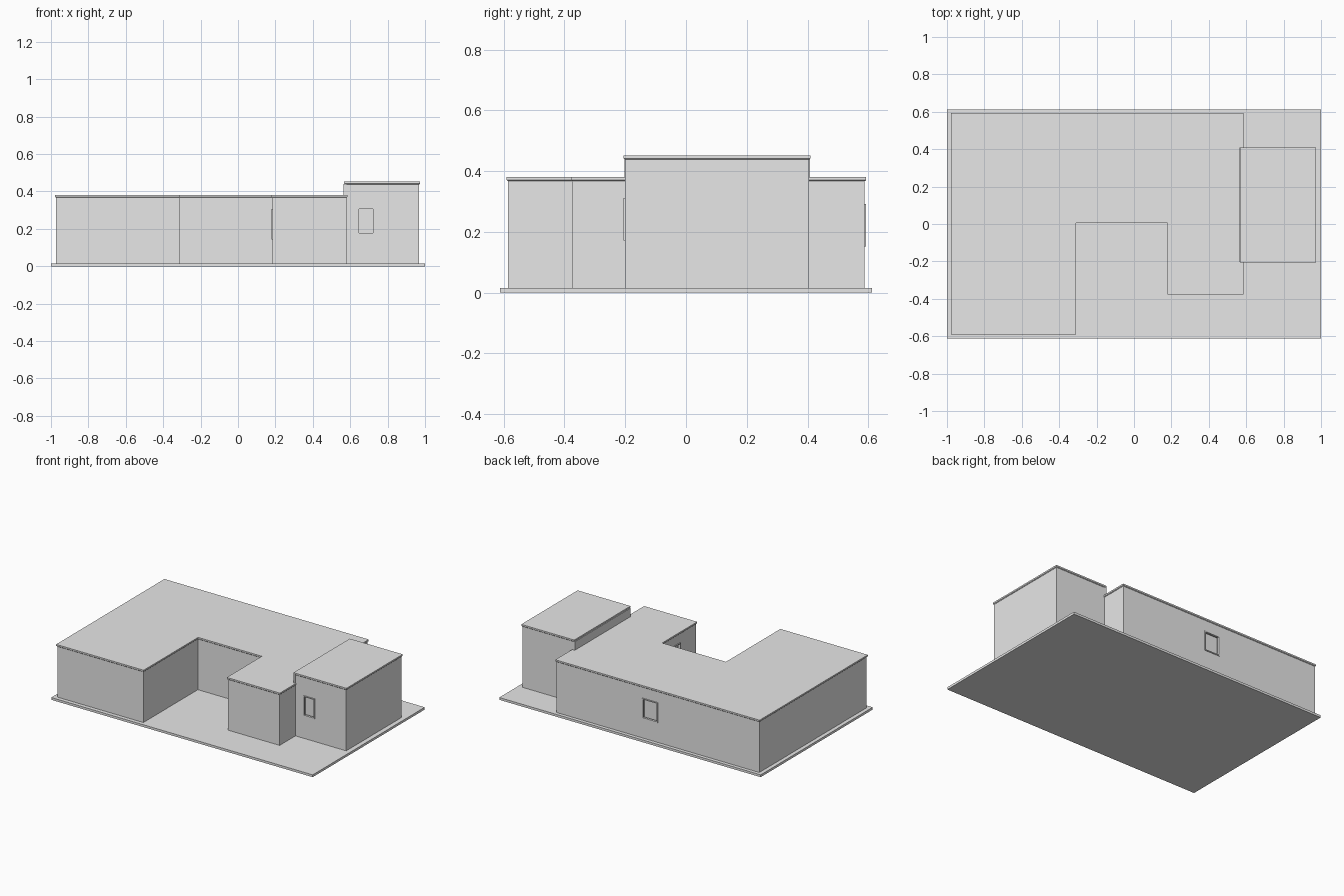
import bpy, bmesh
from mathutils import Vector

if "Cube" in bpy.data.objects:
    bpy.data.objects.remove(bpy.data.objects["Cube"])

grey = bpy.data.materials.new("plain_grey")
grey.diffuse_color = (0.8, 0.8, 0.8, 1)
grey.use_nodes = True
grey.node_tree.nodes["Principled BSDF"].inputs["Base Color"].default_value = grey.diffuse_color


def finish(name, bm):
    bmesh.ops.recalc_face_normals(bm, faces=bm.faces)
    me = bpy.data.meshes.new(name)
    bm.to_mesh(me)
    bm.free()
    me.materials.append(grey)
    ob = bpy.data.objects.new(name, me)
    bpy.context.collection.objects.link(ob)
    return ob


def add_box(bm, lo, hi):
    geo = bmesh.ops.create_cube(bm, size=1)
    for v in geo["verts"]:
        v.co = Vector([(l + h) / 2 + c * (h - l) for l, h, c in zip(lo, hi, v.co)])


def box(name, lo, hi):
    bm = bmesh.new()
    add_box(bm, lo, hi)
    return finish(name, bm)


def offset(points, d):
    """Push a counter-clockwise right-angled outline outward by d."""
    out = []
    for i, p in enumerate(points):
        p = Vector(p)
        a = (p - Vector(points[i - 1])).normalized()
        b = (Vector(points[(i + 1) % len(points)]) - p).normalized()
        out.append(p + d * Vector((a.y + b.y, -a.x - b.x)))
    return out


def slab(name, points, layers):
    """Stack outlines given as (height, outward offset) into a closed solid."""
    bm = bmesh.new()
    rings = [[bm.verts.new((p.x, p.y, z)) for p in offset(points, d)] for z, d in layers]
    n = len(points)
    bm.faces.new(rings[0][::-1])
    bm.faces.new(rings[-1])
    for r, s in zip(rings, rings[1:]):
        for i in range(n):
            j = (i + 1) % n
            bm.faces.new((r[i], r[j], s[j], s[i]))
    return finish(name, bm)


def window(name, wall, axis, side, plane, u, z, depth=0.022):
    """Recess a window into a wall and line it with a slim projecting frame."""
    def corners(u0, u1, z0, z1, d0, d1):
        d0, d1 = sorted((plane + side * d0, plane + side * d1))
        if axis == 'x':
            return (d0, u0, z0), (d1, u1, z1)
        return (u0, d0, z0), (u1, d1, z1)

    cutter = box(name + "_cutter", *corners(*u, *z, -depth, 0.05))
    cutter.hide_render = True
    mod = wall.modifiers.new("opening", 'BOOLEAN')
    mod.operation, mod.solver, mod.object = 'DIFFERENCE', 'EXACT', cutter
    bpy.context.view_layer.objects.active = wall
    bpy.ops.object.modifier_apply(modifier=mod.name)
    bpy.data.objects.remove(cutter)

    t = 0.007
    bm = bmesh.new()
    for u0, u1, z0, z1 in ((u[0], u[0] + t, *z), (u[1] - t, u[1], *z),
                           (u[0] + t, u[1] - t, z[0], z[0] + t),
                           (u[0] + t, u[1] - t, z[1] - t, z[1])):
        add_box(bm, *corners(u0, u1, z0, z1, -0.01, 0.005))
    finish(name + "_frame", bm)


# ground plate
box("ground_plate", (-1, -0.612, 0), (1, 0.612, 0.016))

# main building with two front wings
plan = [(-0.973, -0.585), (-0.314, -0.585), (-0.314, 0.01), (0.184, 0.01),
        (0.184, -0.373), (0.58, -0.373), (0.58, 0.588), (-0.973, 0.588)]
main_walls = slab("main_walls", plan, [(0.012, 0), (0.369, 0)])
slab("main_roof", plan, [(0.367, 0.001), (0.371, 0.005), (0.381, 0.005)])

# taller side block
side_plan = [(0.573, -0.2), (0.968, -0.2), (0.968, 0.405), (0.573, 0.405)]
side_walls = slab("side_block_walls", side_plan, [(0.012, 0), (0.442, 0)])
slab("side_block_roof", side_plan, [(0.438, 0.001), (0.442, 0.005), (0.452, 0.005)])
box("side_block_ledge", (0.565, -0.203, 0.375), (0.58, 0.408, 0.44))

# windows
window("side_window", side_walls, 'y', -1, -0.2, (0.64, 0.728), (0.172, 0.312))
window("back_window", main_walls, 'y', 1, 0.588, (-0.198, -0.078), (0.152, 0.292))
window("courtyard_window", main_walls, 'x', -1, 0.184, (-0.2, -0.075), (0.142, 0.305))
